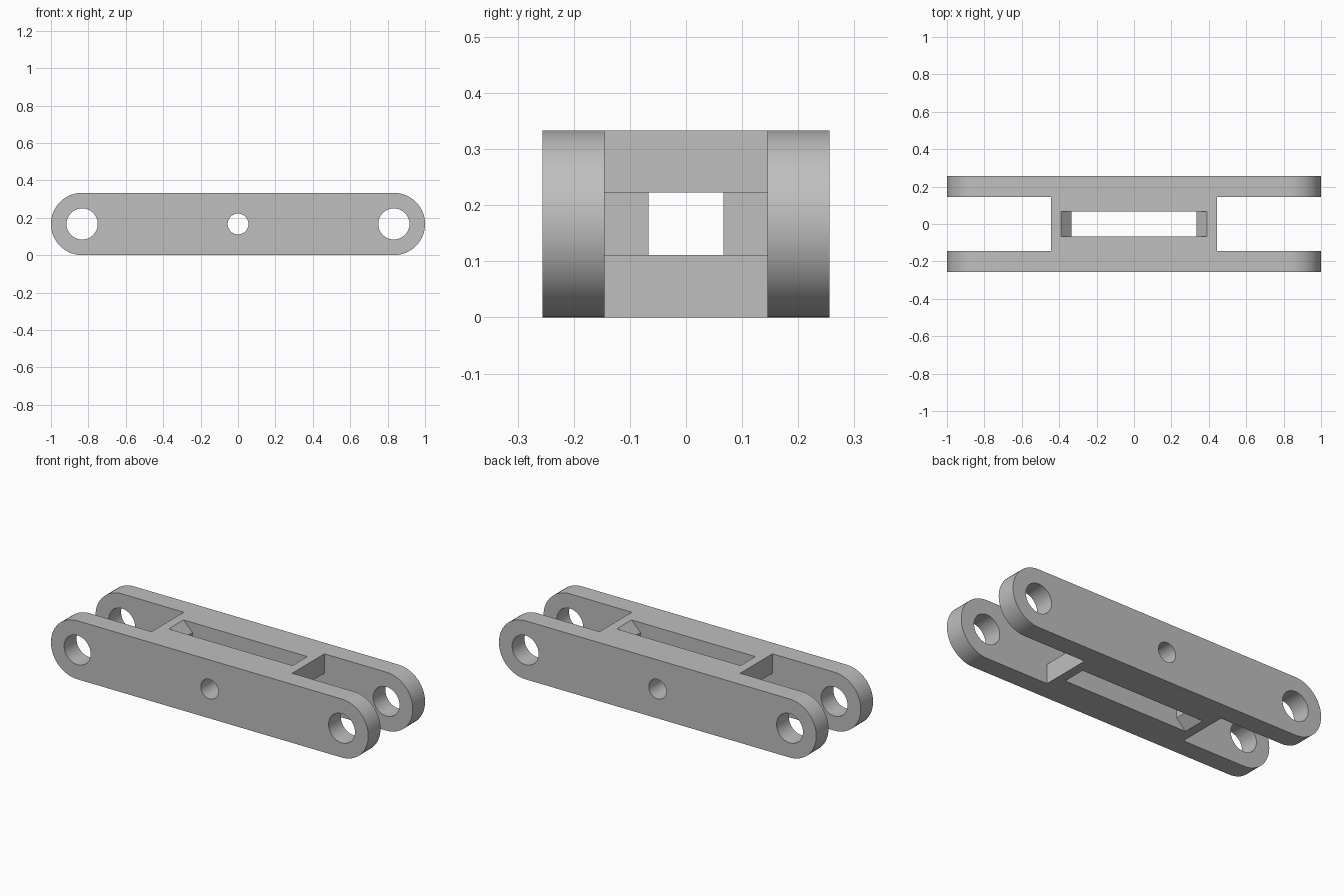
import bpy, bmesh, math

if "Cube" in bpy.data.objects:
    bpy.data.objects.remove(bpy.data.objects["Cube"], do_unlink=True)

HEIGHT = 1 / 3
R = HEIGHT / 2          # end radius of the link
PIN_X = 1 - R           # pin hole centres
WIDTH = 0.256           # half width over both side plates
GAP = 0.145             # half gap between the side plates
SLOT = 0.067            # half width of the central slot

grey = bpy.data.materials.new("light_grey")
grey.use_nodes = True
colour = (0.52, 0.52, 0.52, 1)
grey.diffuse_color = colour
grey.node_tree.nodes["Principled BSDF"].inputs["Base Color"].default_value = colour


def prism(name, outline, half):
    """Extrude an x-z outline along y from -half to half."""
    bm = bmesh.new()
    face = bm.faces.new([bm.verts.new((x, -half, z)) for x, z in outline])
    out = bmesh.ops.extrude_face_region(bm, geom=[face])["geom"]
    verts = [v for v in out if isinstance(v, bmesh.types.BMVert)]
    bmesh.ops.translate(bm, vec=(0, 2 * half, 0), verts=verts)
    bmesh.ops.recalc_face_normals(bm, faces=bm.faces)
    mesh = bpy.data.meshes.new(name)
    bm.to_mesh(mesh)
    bm.free()
    obj = bpy.data.objects.new(name, mesh)
    bpy.context.collection.objects.link(obj)
    mesh.materials.append(grey)
    return obj


def arc(cx, radius, start, sweep, steps):
    """Points on an arc at mid height."""
    angles = [start + sweep * i / steps for i in range(steps + 1)]
    return [(cx + radius * math.cos(a), R + radius * math.sin(a)) for a in angles]


def cut(target, outline, half):
    """Subtract a prism from the target and discard the cutter."""
    cutter = prism("cutter", outline, half)
    cutter.hide_render = True
    mod = target.modifiers.new("cut", "BOOLEAN")
    mod.operation = "DIFFERENCE"
    mod.solver = "EXACT"
    mod.object = cutter
    bpy.context.view_layer.objects.active = target
    bpy.ops.object.modifier_apply(modifier=mod.name)
    bpy.data.objects.remove(cutter, do_unlink=True)


# Round-ended bar
quarter = math.pi / 2
body = prism("link_body", arc(PIN_X, R, -quarter, math.pi, 32)
             + arc(-PIN_X, R, quarter, math.pi, 32), WIDTH)

# Fork openings, each with a recess between the upper and lower cross bars
BAR = HEIGHT / 3
OUT, IN, LIP = 0.443, HEIGHT, 0.39
fork = [(1.2, -0.1), (OUT, -0.1), (OUT, BAR), (IN, BAR),
        (IN, 2 * BAR), (OUT, 2 * BAR), (OUT, 0.5), (1.2, 0.5)]
for side in (1, -1):
    cut(body, [(side * x, z) for x, z in fork], GAP)

# Central slot, chamfered at the top and bottom of each end
c = LIP - IN
half_slot = [(LIP, -0.1), (LIP, 0), (IN, c), (IN, HEIGHT - c),
             (LIP, HEIGHT), (LIP, 0.5)]
cut(body, half_slot + [(-x, z) for x, z in reversed(half_slot)], SLOT)

# Pin holes and the smaller centre hole
for x, radius in ((-PIN_X, R / 2), (0, R / 3), (PIN_X, R / 2)):
    cut(body, arc(x, radius, 0, 2 * math.pi * 47 / 48, 47), 0.5)

# Smooth rounds, sharp edges
bpy.ops.object.select_all(action="DESELECT")
body.select_set(True)
bpy.context.view_layer.objects.active = body
bpy.ops.object.shade_smooth_by_angle(angle=math.radians(30))
